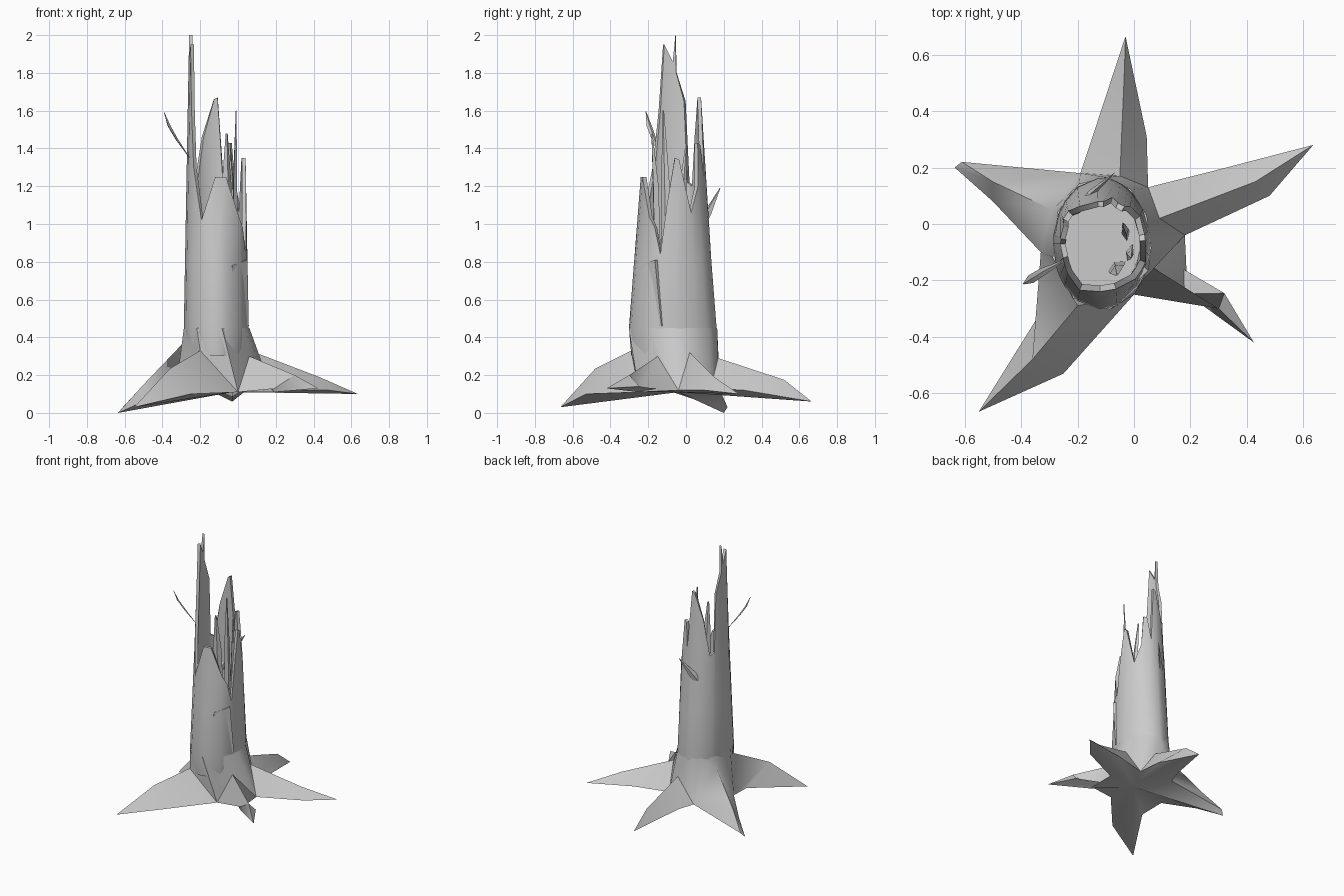
import bpy, bmesh, math
from mathutils import Vector

if "Cube" in bpy.data.objects:
    bpy.data.objects.remove(bpy.data.objects["Cube"])

CX, CY = -0.115, -0.07


def finish(name, bm, angle=40):
    bmesh.ops.remove_doubles(bm, verts=bm.verts, dist=0.0005)
    bmesh.ops.recalc_face_normals(bm, faces=bm.faces)
    me = bpy.data.meshes.new(name)
    bm.to_mesh(me)
    bm.free()
    ob = bpy.data.objects.new(name, me)
    bpy.context.collection.objects.link(ob)
    bpy.ops.object.select_all(action='DESELECT')
    ob.select_set(True)
    bpy.context.view_layer.objects.active = ob
    bpy.ops.object.shade_smooth_by_angle(angle=math.radians(angle))
    return ob


def shell(deg, z, k=1.0):
    """Point on the tapering trunk surface."""
    a = math.radians(deg)
    rx = 0.18 - 0.018 * z
    ry = max(0.15, 0.24 - 0.078 * (z - 0.35))
    return Vector((CX + k * rx * math.cos(a), CY + k * ry * math.sin(a), z))


# Hollow trunk with a jagged broken rim: (angle, rim height)
rim = [(4, 1.35), (12, 1.34), (32, 1.06), (50, 1.2), (58, 1.43), (68, 1.42),
       (76, 1.25), (87, 1.67), (95, 1.66), (120, 1.46), (138, 1.2), (149, 1.22),
       (153, 1.65), (172, 1.80), (174, 2.0), (180, 1.86), (200, 1.95),
       (210, 1.6), (220, 1.3), (241, 1.02), (268, 1.25), (289, 1.25),
       (318, 1.04), (330, 0.98), (341, 0.84), (350, 1.1)]
bm = bmesh.new()
FLOOR = 0.8
cols = []
for d, z in rim:
    pts = [shell(d, 0.3, 0.9), shell(d, 0.45), shell(d, 0.8), shell(d, z),
           shell(d, z, 0.87), shell(d, FLOOR, 0.82)]
    cols.append([bm.verts.new(p) for p in pts])
for a, b in zip(cols, cols[1:] + cols[:1]):
    for i in range(5):
        bm.faces.new((a[i], b[i], b[i + 1], a[i + 1]))
bm.faces.new([c[5] for c in cols])
finish("trunk", bm, 35)

# Flared base with five roots: (ring angle, knee, ridge, side, side, tip)
roots = [
    (25, (.09, .02, .32), (.43, .15, .19), (.48, .10, .12), (.30, .193, .13), (.635, .28, .10)),
    (83, (-.05, .17, .29), (-.035, .52, .175), (.045, .31, .12), (-.15, .30, .12), (-.03, .665, .06)),
    (151, (-.29, .05, .37), (-.50, .15, .15), (-.61, .22, .03), (-.50, .08, .06), (-.635, .20, 0)),
    (234, (-.20, -.29, .33), (-.36, -.48, .235), (-.31, -.28, .10), (-.25, -.53, .10), (-.55, -.665, .03)),
    (327, (.06, -.15, .30), (.30, -.30, .20), (.32, -.245, .14), (.19, -.25, .11), (.425, -.42, .13)),
]
valleys = [(.18, -.04, .12), (.05, .13, .13), (-.19, .18, .12), (-.33, -.10, .12), (0, -.25, .11)]
valley_deg = [356, 54, 117, 192, 280]
bm = bmesh.new()
low = [bm.verts.new(v) for v in valleys]
top = [bm.verts.new(shell(d, 0.45, 1.02)) for d in valley_deg]
center = bm.verts.new((-0.03, -0.04, 0.11))
for i, (deg, *pts) in enumerate(roots):
    j = (i + 1) % 5
    k, m, s0, s1, p = [bm.verts.new(q) for q in pts]
    t = bm.verts.new(shell(deg, 0.45, 1.02))
    for f in ((top[i], t, k, low[i]), (t, top[j], low[j], k),
              (low[i], k, m, s0), (k, low[j], s1, m), (s0, m, p), (m, s1, p),
              (center, low[i], s0), (center, s0, p), (center, p, s1), (center, s1, low[j])):
        bm.faces.new(f)
finish("root_base", bm, 50)


def splinter(name, path, radii, flat=0.35, deg=0):
    """Tapered four-sided sliver along a path."""
    bm = bmesh.new()
    a = math.radians(deg)
    u = Vector((math.cos(a), math.sin(a), 0))
    w = Vector((-math.sin(a), math.cos(a), 0)) * flat
    rings = []
    for p, r in zip(path, radii):
        p = Vector(p)
        rings.append([bm.verts.new(p + d * r) for d in (u, w, -u, -w)])
    for a, b in zip(rings, rings[1:]):
        for i in range(4):
            bm.faces.new((a[i], a[(i + 1) % 4], b[(i + 1) % 4], b[i]))
    bm.faces.new(rings[0])
    bm.faces.new(rings[-1])
    finish(name, bm, 30)


# Thin inner splinters and peeling slivers outside
splinter("inner_splinter_tall", [(-.015, -.10, .8), (-.015, -.11, 1.25), (-.01, -.12, 1.6)], [.03, .022, .004], .5, 70)
splinter("inner_splinter_front", [(-.06, -.15, .8), (-.06, -.16, 1.2), (-.06, -.18, 1.48)], [.035, .03, .006], .5, 30)
splinter("inner_splinter_right", [(-.03, -.03, .8), (-.03, -.02, 1.15), (-.04, 0, 1.4)], [.03, .022, .006], .5, 100)
splinter("left_sliver", [(-.25, -.13, 1.34), (-.325, -.17, 1.45), (-.365, -.195, 1.52), (-.392, -.212, 1.595)],
         [.003, .014, .016, .002], .4, 120)
splinter("back_sliver", [(-.20, .05, .94), (-.15, .11, 1.05), (-.07, .18, 1.19)], [.04, .035, .003], .35, 40)

# Lifted bark flake on the front right
bm = bmesh.new()
outer = [(-.03, -.245, .78), (.05, -.165, .81), (.057, -.13, .46), (-.045, -.24, .46)]
o = [bm.verts.new(q) for q in outer]
n = [bm.verts.new((q[0] - .03, q[1] + .03, q[2])) for q in outer]
bm.faces.new(o)
bm.faces.new(n)
for i in range(4):
    bm.faces.new((o[i], o[(i + 1) % 4], n[(i + 1) % 4], n[i]))
finish("bark_flake", bm, 30)
